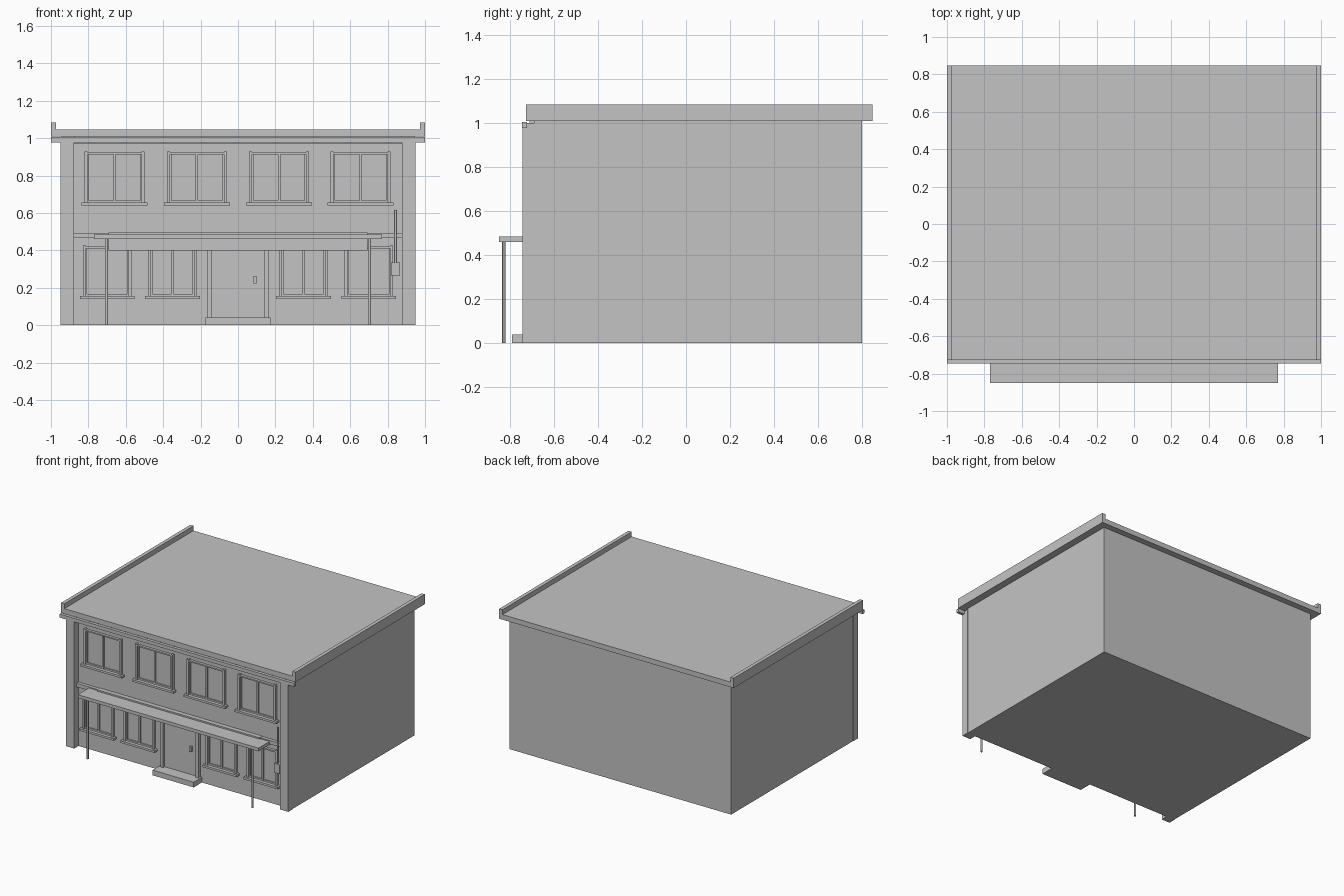
import bpy

cube = bpy.data.objects.get("Cube")
if cube:
    bpy.data.objects.remove(cube, do_unlink=True)

grey = bpy.data.materials.new("plain_grey")
grey.use_nodes = True
colour = (0.55, 0.55, 0.55, 1)
grey.diffuse_color = colour
grey.node_tree.nodes["Principled BSDF"].inputs["Base Color"].default_value = colour

WALL = -0.69  # y of the recessed front wall


def finish(name):
    ob = bpy.context.object
    ob.name = name
    ob.data.materials.append(grey)
    return ob


def box(name, x, y, z):
    """Box from (low, high) pairs on each axis."""
    spans = (x, y, z)
    bpy.ops.mesh.primitive_cube_add(size=1, location=[(a + b) / 2 for a, b in spans])
    ob = finish(name)
    ob.scale = [b - a for a, b in spans]
    bpy.ops.object.transform_apply(location=False, rotation=False, scale=True)
    return ob


def relief(name, x, z, depth):
    """Box standing out from the front wall."""
    return box(name, x, (WALL - depth, WALL + 0.005), z)


def rod(name, x, y, z, radius):
    bpy.ops.mesh.primitive_cylinder_add(vertices=12, radius=radius, depth=z[1] - z[0],
                                        location=(x, y, (z[0] + z[1]) / 2))
    finish(name)
    bpy.ops.object.shade_smooth_by_angle()


def window(name, cx, half, low, high):
    rim, sash = 0.016, 0.008
    for s in (-1, 1):
        # outer jambs
        xs = sorted((cx + s * half, cx + s * (half - rim)))
        relief(name + "_jamb", xs, (low, high + 0.006), 0.02)
        # slim sash stiles
        xs = sorted((cx + s * (half - rim), cx + s * (half - rim - sash)))
        relief(name + "_stile", xs, (low, high), 0.01)
    inner = (cx - half + rim, cx + half - rim)
    relief(name + "_head", inner, (high - 0.01, high), 0.02)
    relief(name + "_bottom_rail", inner, (low, low + 0.012), 0.01)
    relief(name + "_mullion", (cx - 0.006, cx + 0.006), (low, high), 0.012)
    relief(name + "_sill", (cx - half - 0.016, cx + half + 0.016), (low - 0.016, low), 0.035)


# Main block and corner pilasters
box("building_body", (-0.945, 0.945), (WALL, 0.8), (0, 1.01))
for side, s in (("left", 1), ("right", -1)):
    box(side + "_pilaster", sorted((s * 0.877, s * 0.948)), (-0.742, WALL + 0.005), (0, 1.0))

# Roof slab, side parapets and gutter
box("roof_slab", (-1, 1), (-0.727, 0.847), (1.008, 1.047))
for side, s in (("left", 1), ("right", -1)):
    box(side + "_parapet", sorted((s * 0.972, s)), (-0.727, 0.847), (1.008, 1.084))
box("gutter", (-1, 1), (-0.745, -0.722), (0.978, 1.005))

# Horizontal bands on the front wall
relief("top_band", (-0.877, 0.877), (0.972, 1.008), 0.02)
relief("string_course", (-0.877, 0.877), (0.465, 0.493), 0.025)

# Windows
for x in (-0.66, -0.22, 0.22, 0.655):
    window("upper_window", x, 0.16, 0.655, 0.922)
for x in (-0.70, -0.35, 0.35, 0.70):
    window("lower_window", x, 0.13, 0.156, 0.42)

# Canopy with fascia board and posts
relief("fascia_board", (-0.692, 0.692), (0.4, 0.496), 0.035)
box("canopy", (-0.77, 0.77), (-0.85, WALL), (0.46, 0.485))
for s in (-1, 1):
    rod("canopy_post", s * 0.703, -0.827, (0, 0.465), 0.008)

# Entrance
for s in (-1, 1):
    relief("door_jamb", sorted((s * 0.138, s * 0.162)), (0.04, 0.405), 0.025)
relief("door", (-0.138, 0.138), (0.04, 0.405), 0.006)
relief("door_handle", (0.084, 0.098), (0.222, 0.262), 0.025)
box("door_step", (-0.175, 0.175), (-0.79, WALL), (0, 0.04))

# Meter box and its conduit
relief("meter_box", (0.818, 0.866), (0.265, 0.335), 0.04)
rod("conduit", 0.842, WALL - 0.028, (0.33, 0.615), 0.005)
